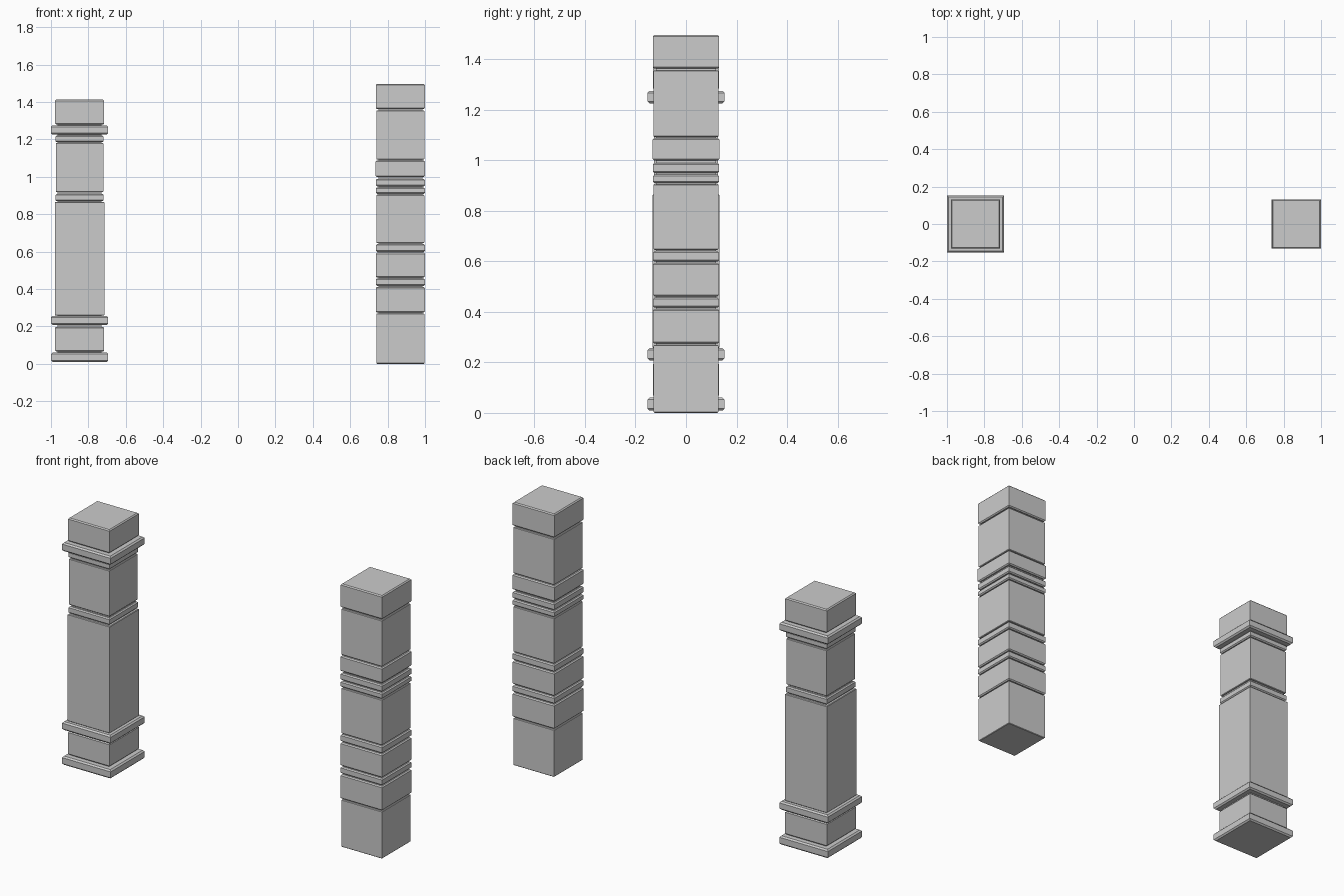
import bpy, bmesh


def square_pillar(name, cx, blocks, core):
    """Stack of chamfered square blocks joined by a narrower core, one closed skin.
    blocks: (z bottom, z top, half width, chamfer), listed upward."""
    rings = []
    for i, (z0, z1, half, c) in enumerate(blocks):
        if i > 0:
            rings.append((z0, core))
        rings += [(z0, half - c), (z0 + c, half), (z1 - c, half), (z1, half - c)]
        if i < len(blocks) - 1:
            rings.append((z1, core))
    bm = bmesh.new()
    loops = [[bm.verts.new((sx * h, sy * h, z))
              for sx, sy in ((-1, -1), (1, -1), (1, 1), (-1, 1))]
             for z, h in rings]
    for a, b in zip(loops, loops[1:]):
        for k in range(4):
            n = (k + 1) % 4
            bm.faces.new((a[k], a[n], b[n], b[k]))
    bm.faces.new(loops[0][::-1])
    bm.faces.new(loops[-1])
    bmesh.ops.recalc_face_normals(bm, faces=bm.faces)
    mesh = bpy.data.meshes.new(name)
    bm.to_mesh(mesh)
    bm.free()
    obj = bpy.data.objects.new(name, mesh)
    obj.location.x = cx
    bpy.context.collection.objects.link(obj)
    return obj


# Left pillar: plain shaft with wide flanges
square_pillar("flanged_pillar", -0.847, [
    (0.010, 0.060, 0.153, 0.008),   # foot flange
    (0.065, 0.198, 0.131, 0.006),   # plinth
    (0.208, 0.256, 0.153, 0.008),   # lower flange
    (0.257, 0.865, 0.132, 0.003),   # long shaft
    (0.870, 0.908, 0.129, 0.006),   # middle band
    (0.918, 1.180, 0.127, 0.003),   # upper shaft
    (1.185, 1.220, 0.129, 0.006),   # neck band
    (1.225, 1.274, 0.153, 0.008),   # upper flange
    (1.279, 1.412, 0.131, 0.006),   # cap
], 0.118)

# Right pillar: many blocks of nearly equal width
square_pillar("banded_pillar", 0.868, [
    (0.000, 0.269, 0.128, 0.003),   # base block
    (0.274, 0.412, 0.131, 0.006),
    (0.417, 0.456, 0.131, 0.006),   # lower band
    (0.461, 0.594, 0.131, 0.006),
    (0.599, 0.640, 0.131, 0.006),   # middle band
    (0.645, 0.904, 0.128, 0.003),   # centre block
    (0.909, 0.943, 0.131, 0.006),   # twin bands
    (0.949, 0.989, 0.131, 0.006),
    (0.999, 1.087, 0.132, 0.006),
    (1.092, 1.355, 0.128, 0.003),   # upper block
    (1.362, 1.496, 0.131, 0.006),   # cap
], 0.118)
